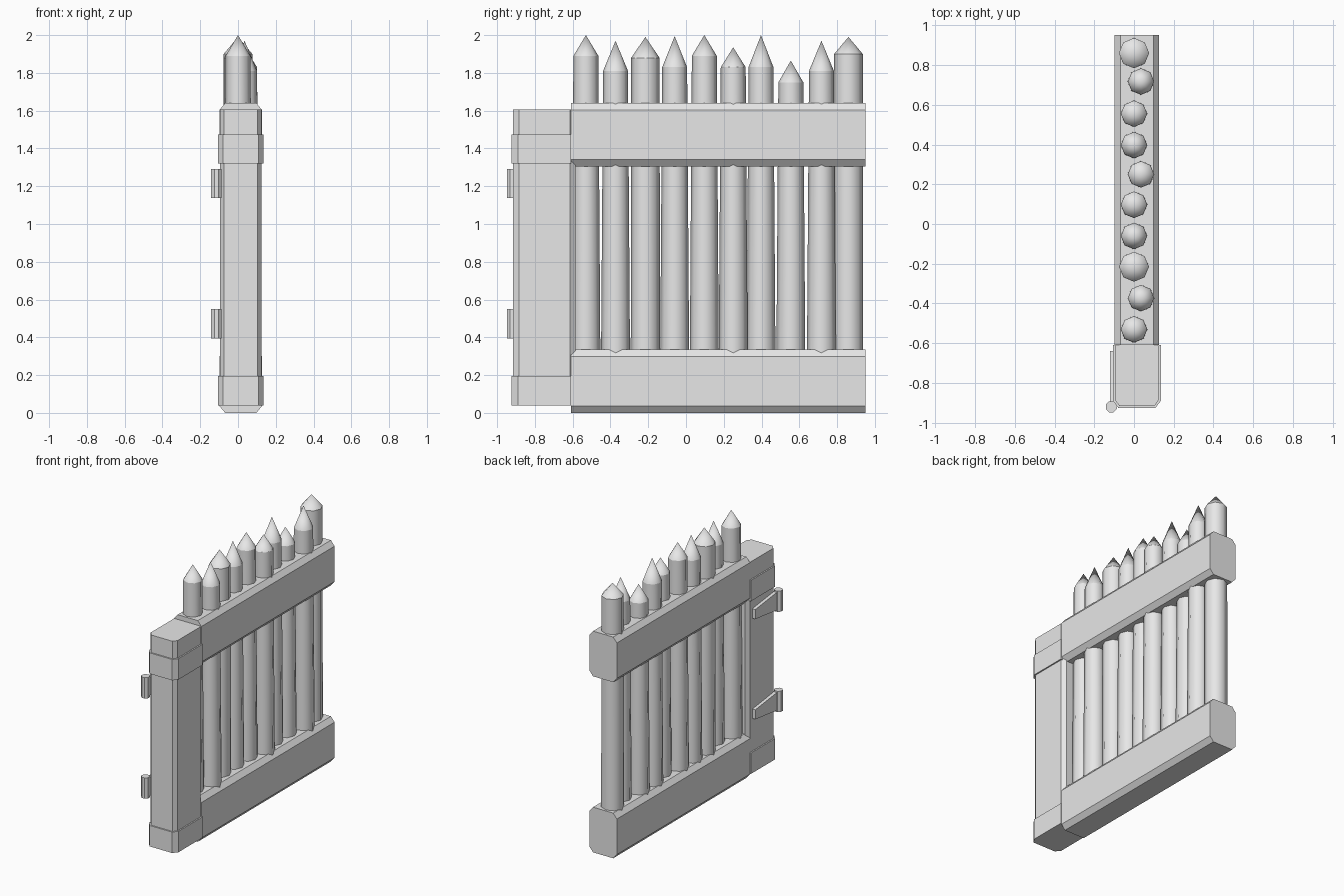
import bpy, bmesh, math
from mathutils import Vector

cube = bpy.data.objects.get("Cube")
if cube:
    bpy.data.objects.remove(cube, do_unlink=True)

GREY = (0.8, 0.8, 0.8, 1.0)
mat = bpy.data.materials.new("light_grey")
mat.use_nodes = True
mat.diffuse_color = GREY
mat.node_tree.nodes["Principled BSDF"].inputs["Base Color"].default_value = GREY


def finish(name, bm):
    bmesh.ops.recalc_face_normals(bm, faces=bm.faces)
    mesh = bpy.data.meshes.new(name)
    bm.to_mesh(mesh)
    bm.free()
    mesh.materials.append(mat)
    obj = bpy.data.objects.new(name, mesh)
    bpy.context.collection.objects.link(obj)
    return obj


def prism(name, points, direction):
    """Extrude a closed 3D outline along a vector."""
    bm = bmesh.new()
    face = bm.faces.new([bm.verts.new(p) for p in points])
    new = bmesh.ops.extrude_face_region(bm, geom=[face], use_keep_orig=True)
    verts = [v for v in new["geom"] if isinstance(v, bmesh.types.BMVert)]
    bmesh.ops.translate(bm, verts=verts, vec=Vector(direction))
    return finish(name, bm)


def chamfered(a0, a1, b0, b1, ca, cb, far=True):
    """Rectangle with cut corners; far=False keeps the high-b corners square."""
    low = [(a0, b0 + cb), (a0 + ca, b0), (a1 - ca, b0), (a1, b0 + cb)]
    if far:
        return low + [(a1, b1 - cb), (a1 - ca, b1), (a0 + ca, b1), (a0, b1 - cb)]
    return low + [(a1, b1), (a0, b1)]


# Horizontal rails with chamfered long edges
for name, z in (("bottom_rail", 0), ("top_rail", 1.305)):
    outline = chamfered(-0.098, 0.127, z, z + 0.335, 0.03, 0.036)
    prism(name, [(x, -0.61, h) for x, h in outline], (0, 1.56, 0))

# Hinge post
outline = chamfered(-0.096, 0.125, -0.915, -0.585, 0.022, 0.03)
prism("hinge_post", [(x, y, 0.04) for x, y in outline], (0, 0, 1.565))

# Bands wrapped round the post
for name, z in (("lower_band", 0.04), ("upper_band", 1.32)):
    outline = chamfered(-0.106, 0.135, -0.925, -0.608, 0.027, 0.035, far=False)
    prism(name, [(x, y, z) for x, y in outline], (0, 0, 0.155))

# Hinges: tapered leaf and octagonal knuckle
for name, z in (("lower_hinge", 0.472), ("upper_hinge", 1.215)):
    leaf = [(-0.92, -0.07), (-0.64, -0.035), (-0.64, 0.035), (-0.92, 0.07)]
    prism(name + "_leaf", [(-0.12, y, z + h) for y, h in leaf], (0.03, 0, 0))
    angles = [math.tau * (i + 0.5) / 8 for i in range(8)]
    ring = [(-0.114 + 0.03 * math.cos(a), -0.92 + 0.03 * math.sin(a), z - 0.077)
            for a in angles]
    prism(name + "_knuckle", ring, (0, 0, 0.154))


# Pointed stakes, slightly wider toward the foot
def stake(name, x, y, top_radius, shoulder, tip):
    bm = bmesh.new()
    foot = 0.1
    bmesh.ops.create_cone(bm, cap_ends=True, segments=8, radius1=0.078,
                          radius2=top_radius, depth=shoulder - foot)
    bmesh.ops.translate(bm, verts=bm.verts, vec=(x, y, (shoulder + foot) / 2))
    cap = max(bm.faces, key=lambda f: f.calc_center_median().z)
    rim = list(cap.edges)
    bmesh.ops.poke(bm, faces=[cap])
    max(bm.verts, key=lambda v: len(v.link_edges)).co.z = tip
    for face in bm.faces:
        face.smooth = True
    for edge in rim:
        edge.smooth = False
    for edge in bm.edges:
        if all(v.co.z < foot + 0.01 for v in edge.verts):
            edge.smooth = False
    finish(name, bm)


# x offset, y, radius, shoulder height, tip height
STAKES = [
    (0, -0.53, 0.066, 1.89, 2.0),
    (0.035, -0.373, 0.066, 1.81, 1.97),
    (0, -0.215, 0.075, 1.88, 1.99),
    (0, -0.06, 0.066, 1.83, 1.995),
    (0, 0.097, 0.066, 1.89, 2.0),
    (0.035, 0.25, 0.066, 1.83, 1.935),
    (0, 0.397, 0.066, 1.83, 2.0),
    (0, 0.555, 0.066, 1.75, 1.865),
    (0.035, 0.717, 0.066, 1.81, 1.97),
    (0, 0.86, 0.076, 1.9, 1.99),
]
for i, spec in enumerate(STAKES, 1):
    stake(f"stake_{i}", *spec)
